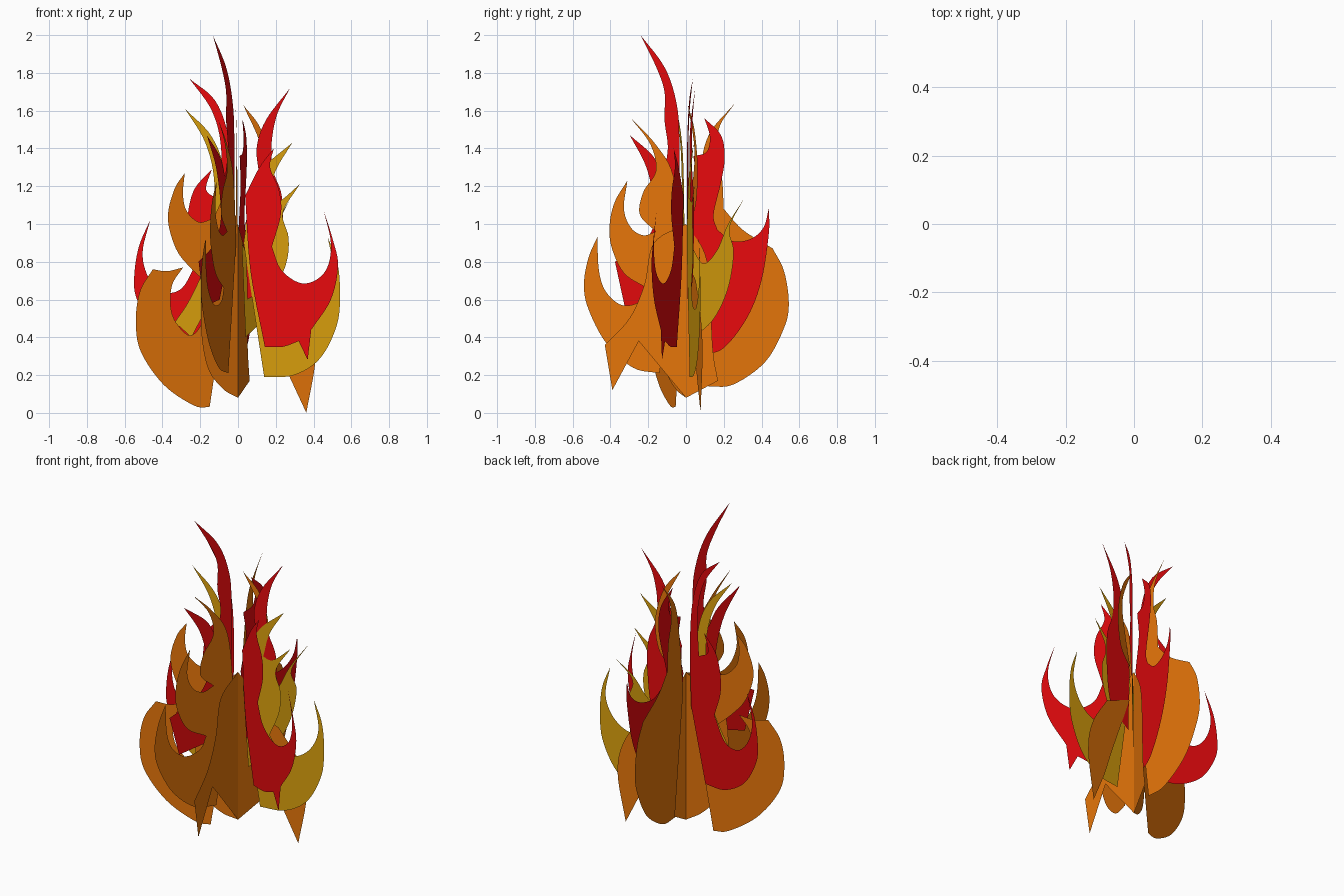
import bpy, bmesh
from math import cos, sin, radians
from mathutils import Vector

def material(name, rgb):
    m = bpy.data.materials.new(name)
    m.diffuse_color = (*rgb, 1)
    return m

ORANGE = material("orange", (0.79, 0.18, 0.003))
GOLD = material("gold", (0.72, 0.36, 0.004))
RED = material("red", (0.80, 0.003, 0.004))

def spline(p, n=6):
    """Smooth curve through the points, without the last one."""
    p = [Vector(q) for q in p]
    if len(p) == 2:
        return [p[0]]
    ext = [2 * p[0] - p[1]] + p + [2 * p[-1] - p[-2]]
    out = []
    for a, b, c, d in zip(ext, ext[1:], ext[2:], ext[3:]):
        for i in range(n):
            t = i / n
            out.append(0.5 * (2 * b + (c - a) * t + (2 * a - 5 * b + 4 * c - d) * t * t
                              + (3 * b - a - 3 * c + d) * t ** 3))
    return out

def flame(name, angle, mat, *strokes):
    """Flat upright card; strokes are (outward, height) curves that meet in sharp corners."""
    pts = []
    for k, s in enumerate(strokes):
        nxt = strokes[(k + 1) % len(strokes)][0]
        pts += spline(s)
        if s[-1] != nxt:
            pts.append(Vector(s[-1]))
    ca, sa = cos(radians(angle)), sin(radians(angle))
    bm = bmesh.new()
    f = bm.faces.new([bm.verts.new((p.x * ca, p.x * sa, p.y)) for p in pts])
    bm.normal_update()
    bmesh.ops.triangulate(bm, faces=[f], ngon_method='EAR_CLIP')
    me = bpy.data.meshes.new(name)
    bm.to_mesh(me)
    bm.free()
    me.materials.append(mat)
    bpy.context.collection.objects.link(bpy.data.objects.new(name, me))

# Large orange outer flames
flame("orange_flame_left", 200, ORANGE,
      [(.03, .85), (.16, .03)],
      [(.16, .03), (.25, .04), (.42, .15), (.55, .33), (.575, .5), (.55, .65), (.48, .76)],
      [(.48, .76), (.4, .75), (.31, .77)],
      [(.31, .77), (.37, .68), (.38, .57), (.35, .48), (.27, .41), (.2, .48), (.18, .6), (.19, .7)],
      [(.19, .7), (.27, .77), (.35, .87), (.395, 1.03), (.36, 1.18), (.3, 1.27)],
      [(.3, 1.27), (.31, 1.16), (.29, 1.07), (.22, 1.01), (.14, 1.03)],
      [(.14, 1.03), (.06, 1.15), (.03, .85)])
flame("orange_flame_front", 250, ORANGE,
      [(.03, .9), (.15, .21)],
      [(.15, .21), (.3, .24), (.45, .37), (.55, .55), (.575, .68), (.55, .82), (.5, .93)],
      [(.5, .93), (.49, .75), (.45, .64), (.36, .57), (.26, .59), (.22, .66)],
      [(.22, .66), (.35, .74), (.42, .88), (.43, 1.0), (.4, 1.12), (.33, 1.23)],
      [(.33, 1.23), (.35, 1.08), (.31, .98), (.24, .94), (.17, .96)],
      [(.17, .96), (.26, 1.05), (.24, 1.17), (.17, 1.28), (.2, 1.42), (.31, 1.56)],
      [(.31, 1.56), (.17, 1.42), (.07, 1.25), (.03, .9)])
flame("orange_flame_back", 93, ORANGE,
      [(.03, .9), (.12, .14)],
      [(.12, .14), (.25, .15), (.42, .27), (.52, .45), (.545, .58), (.52, .75), (.46, .87)],
      [(.46, .87), (.3, .97), (.2, 1.08)],
      [(.2, 1.08), (.19, 1.25), (.16, 1.38), (.18, 1.52), (.26, 1.64)],
      [(.26, 1.64), (.12, 1.47), (.07, 1.25), (.03, .9)])

# Pointed orange base cards
flame("orange_spike_right", 12, ORANGE,
      [(.04, .8), (.2, .4)], [(.2, .4), (.27, .21)], [(.27, .21), (.37, 0)],
      [(.37, 0), (.42, .3), (.38, .5), (.25, .7)], [(.25, .7), (.04, .8)])
flame("orange_spike_front", 270, ORANGE,
      [(0, .08), (.25, .38)], [(.25, .38), (.39, .12)], [(.39, .12), (.43, .36)],
      [(.43, .36), (.3, .5), (.22, .68), (.17, .9), (0, 1.0)], [(0, 1.0), (0, .08)])
flame("orange_spike_back", 70, ORANGE,
      [(0, .08), (.18, .17)], [(.18, .17), (.15, .35), (.12, .8), (0, 1.0)], [(0, 1.0), (0, .08)])
flame("orange_spike_left", 215, ORANGE,
      [(0, .08), (.1, .13), (.2, .25), (.24, .5), (.2, .8), (0, 1.0)], [(0, 1.0), (0, .08)])

# Gold middle flames
flame("gold_flame_right", 8, GOLD,
      [(.03, .9), (.14, .19)],
      [(.14, .19), (.3, .2), (.44, .29), (.53, .47), (.545, .65), (.53, .8), (.48, .93)],
      [(.48, .93), (.51, .75), (.46, .62), (.36, .55), (.26, .57), (.2, .65)],
      [(.2, .65), (.26, .8), (.27, .93), (.24, 1.06), (.33, 1.21)],
      [(.33, 1.21), (.22, 1.12), (.16, 1.13)],
      [(.16, 1.13), (.2, 1.28), (.29, 1.43)],
      [(.29, 1.43), (.14, 1.3), (.07, 1.15), (.03, .9)])
flame("gold_flame_left", 190, GOLD,
      [(.04, .8), (.25, .4)], [(.25, .4), (.34, .48)],
      [(.34, .48), (.26, .6), (.17, .8), (.13, 1.0), (.13, 1.25), (.18, 1.44), (.285, 1.61)],
      [(.285, 1.61), (.14, 1.46), (.07, 1.25), (.04, .8)])
flame("gold_flame_back_right", 48, GOLD,
      [(.03, .9), (.06, .4)],
      [(.06, .4), (.2, .5), (.3, .66), (.34, .85), (.31, .98), (.41, 1.13)],
      [(.41, 1.13), (.3, 1.0), (.22, .86), (.12, .79), (.03, .9)])

# Red flames
flame("red_flame_right", -19, RED,
      [(.04, 1.15), (.07, .75), (.15, .35)],
      [(.15, .35), (.25, .35), (.34, .38)], [(.34, .38), (.39, .28)], [(.39, .28), (.41, .44)],
      [(.41, .44), (.52, .6), (.56, .78), (.53, .92), (.48, 1.07)],
      [(.48, 1.07), (.52, .9), (.5, .77), (.43, .7), (.34, .69), (.24, .76), (.19, .88)],
      [(.19, .88), (.24, 1.05), (.23, 1.18), (.18, 1.3), (.2, 1.4)],
      [(.2, 1.4), (.12, 1.3), (.04, 1.15)])
flame("red_flame_upper_right", 10, RED,
      [(.04, 1.0), (.05, .6)],
      [(.05, .6), (.2, .7), (.24, .95), (.235, 1.15), (.19, 1.28), (.18, 1.42), (.21, 1.58), (.28, 1.72)],
      [(.28, 1.72), (.15, 1.55), (.1, 1.4), (.11, 1.22), (.04, 1.0)])
flame("red_flame_left", 172, RED,
      [(.04, .8), (.15, .35)],
      [(.15, .35), (.3, .36), (.45, .45), (.54, .6), (.555, .72), (.53, .88), (.47, 1.02)],
      [(.47, 1.02), (.51, .85), (.48, .72), (.4, .64), (.3, .66), (.22, .8)],
      [(.22, .8), (.27, .98), (.24, 1.17), (.14, 1.29)],
      [(.14, 1.29), (.17, 1.18), (.1, 1.13)],
      [(.1, 1.13), (.09, 1.4), (.14, 1.6), (.26, 1.77)],
      [(.26, 1.77), (.12, 1.65), (.05, 1.45), (.03, 1.15), (.04, .8)])
flame("red_flame_back", 77, RED,
      [(.02, 1.0), (.08, .31)],
      [(.08, .31), (.2, .34), (.33, .5), (.41, .7), (.45, .95), (.45, 1.08)],
      [(.45, 1.08), (.42, .98), (.35, .92), (.25, .91), (.17, .97)],
      [(.17, .97), (.15, 1.05), (.19, 1.22), (.21, 1.35), (.19, 1.47), (.1, 1.56)],
      [(.1, 1.56), (.13, 1.46), (.11, 1.38), (.04, 1.36)],
      [(.04, 1.36), (.06, 1.2), (.02, 1.0)])
flame("red_flame_tall", 241, RED,
      [(.04, 1.0), (.2, .6)], [(.2, .6), (.37, .56)], [(.37, .56), (.43, .8)],
      [(.43, .8), (.28, .88), (.2, .98), (.19, 1.1), (.24, 1.3), (.34, 1.47)],
      [(.34, 1.47), (.2, 1.36), (.14, 1.25)],
      [(.14, 1.25), (.11, 1.4), (.13, 1.55), (.13, 1.7), (.18, 1.83), (.275, 2.0)],
      [(.275, 2.0), (.13, 1.83), (.06, 1.65), (.04, 1.45), (.04, 1.0)])

# Thin curling tip
flame("orange_tip", 20, ORANGE,
      [(.04, 1.0), (.15, 1.1), (.18, 1.3), (.13, 1.5), (.03, 1.63)],
      [(.03, 1.63), (.13, 1.4), (.1, 1.2), (.04, 1.0)])
